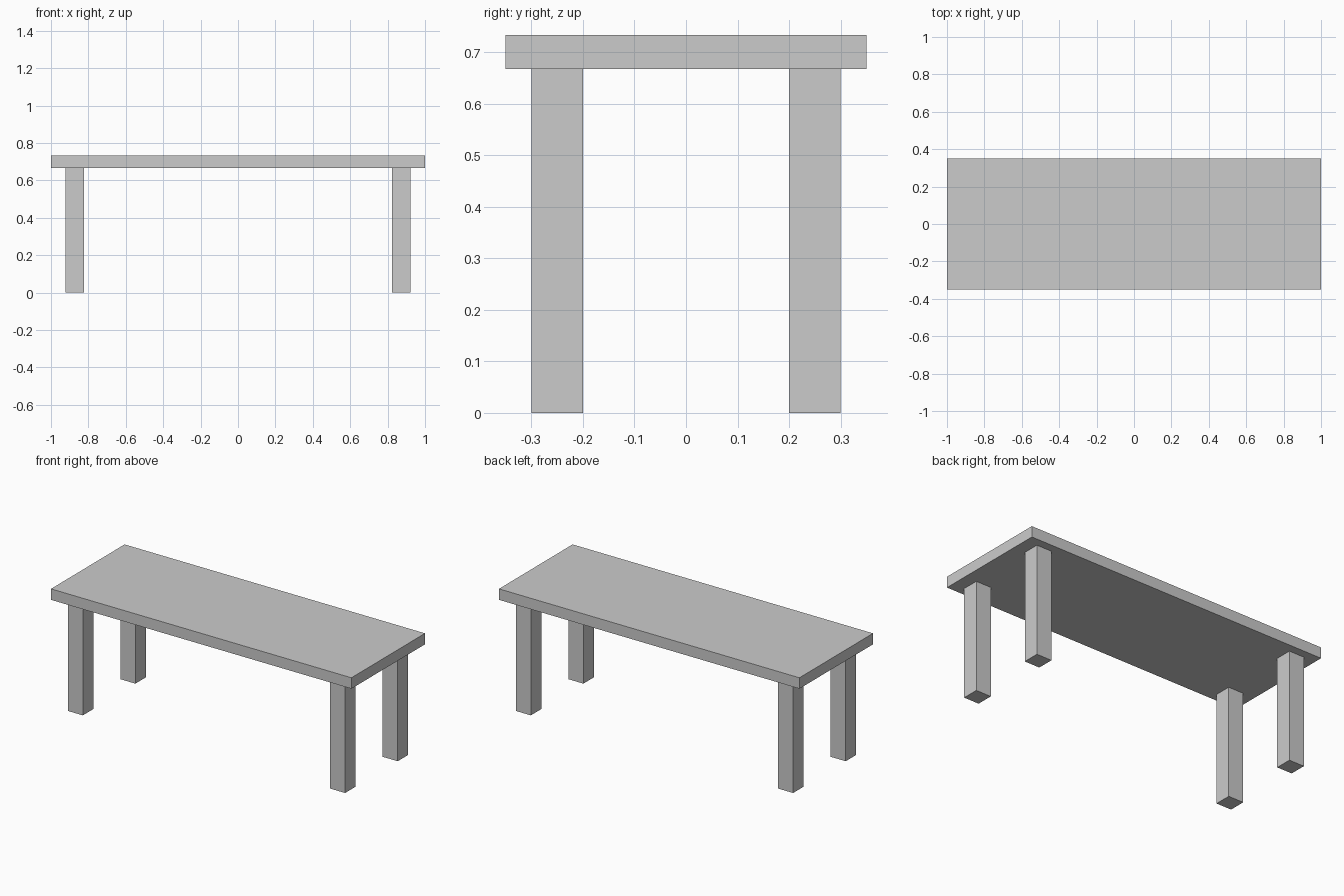
import bpy

if "Cube" in bpy.data.objects:
    bpy.data.objects.remove(bpy.data.objects["Cube"])

TOP_Z = 0.733      # upper face of the table top
UNDER_Z = 0.667    # underside of the table top


def box(name, center, size):
    bpy.ops.mesh.primitive_cube_add(size=1, location=center)
    obj = bpy.context.object
    obj.name = name
    obj.scale = size
    bpy.ops.object.transform_apply(location=False, rotation=False, scale=True)
    return obj


# Table top
box("table_top", (0, 0, (TOP_Z + UNDER_Z) / 2), (2.0, 0.70, TOP_Z - UNDER_Z))

# Four square legs, inset from the edges
for x_name, sx in (("left", -1), ("right", 1)):
    for y_name, sy in (("front", -1), ("back", 1)):
        box(f"{y_name}_{x_name}_leg",
            (sx * 0.873, sy * 0.25, UNDER_Z / 2),
            (0.10, 0.10, UNDER_Z))
